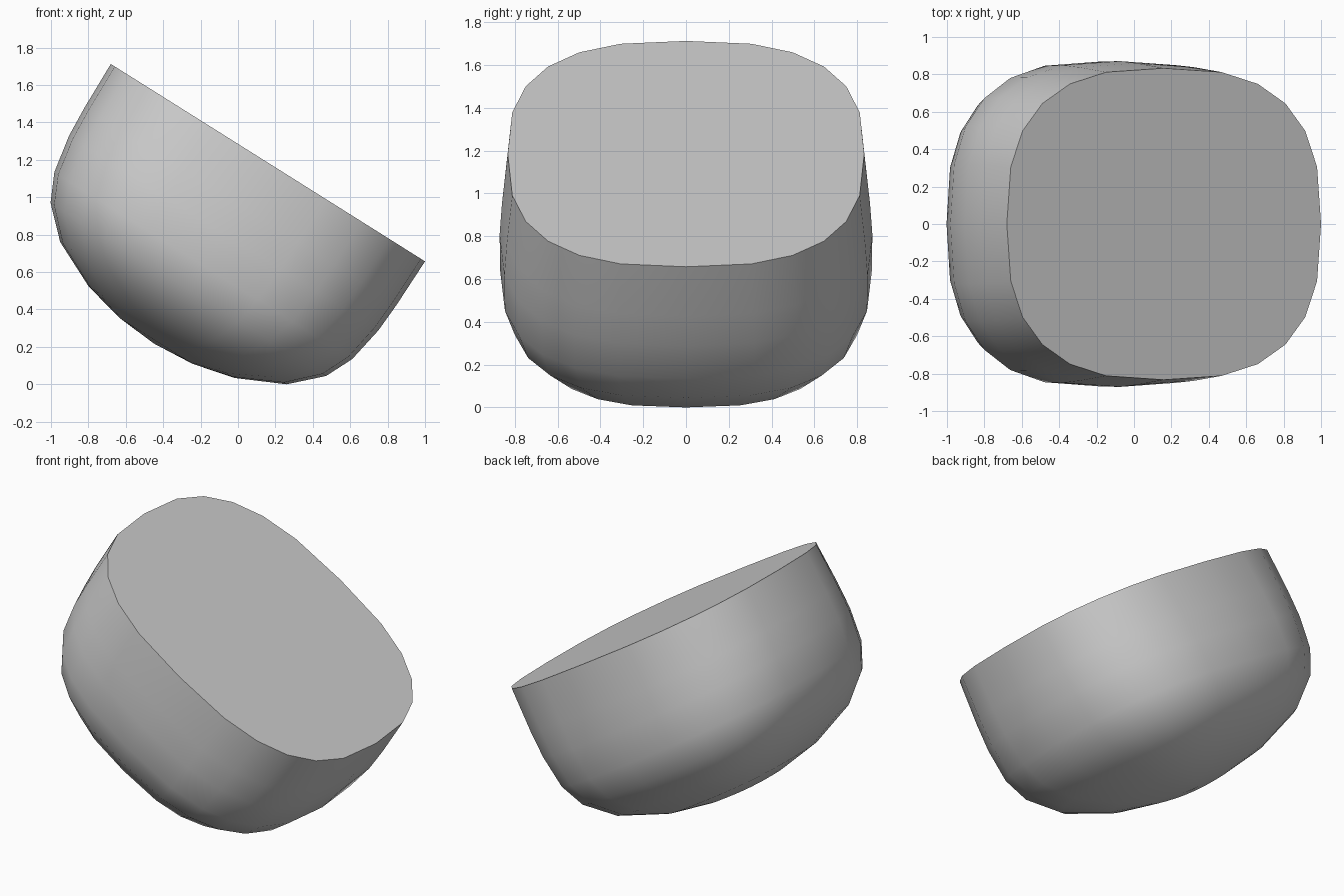
import bpy
import bmesh
import math
from mathutils import Matrix, Vector

default_cube = bpy.data.objects.get("Cube")
if default_cube:
    bpy.data.objects.remove(default_cube, do_unlink=True)

SEGMENTS = 24
ROUNDNESS = 2 / 2.7          # exponent of the rounded-square outline
RIM_CENTRE = Vector((0.16, 0, 1.187))
TILT = math.atan2(0.532, 0.847)

# Half length, half width and depth below the flat face
PROFILE = [
    (0.992, 0.833, 0),
    (0.987, 0.86, 0.275),
    (0.977, 0.871, 0.446),
    (0.94, 0.868, 0.65),
    (0.87, 0.82, 0.8),
    (0.715, 0.69, 0.95),
    (0.46, 0.45, 1.07),
    (0.23, 0.22, 1.125),
]
BOTTOM_DEPTH = 1.143


def make_material(name, value):
    material = bpy.data.materials.new(name)
    colour = (value, value, value, 1)
    material.diffuse_color = colour
    material.use_nodes = True
    shader = next(n for n in material.node_tree.nodes if n.type == "BSDF_PRINCIPLED")
    shader.inputs["Base Color"].default_value = colour
    return material


def rounded(value):
    return math.copysign(abs(value) ** ROUNDNESS, value)


def outline(bm, half_length, half_width, depth):
    """One rounded-square ring of vertices."""
    ring = []
    for i in range(SEGMENTS):
        angle = math.tau * i / SEGMENTS
        x = half_length * rounded(math.cos(angle))
        y = half_width * rounded(math.sin(angle))
        ring.append(bm.verts.new((x, y, -depth)))
    return ring


# Half of a rounded block, closed by a flat cut face
bm = bmesh.new()
rings = [outline(bm, *station) for station in PROFILE]
bm.faces.new(rings[0])
for upper, lower in zip(rings, rings[1:]):
    for i in range(SEGMENTS):
        j = (i + 1) % SEGMENTS
        bm.faces.new((upper[i], lower[i], lower[j], upper[j]))
tip = bm.verts.new((0, 0, -BOTTOM_DEPTH))
for i in range(SEGMENTS):
    bm.faces.new((rings[-1][i], tip, rings[-1][(i + 1) % SEGMENTS]))
bmesh.ops.recalc_face_normals(bm, faces=bm.faces[:])

# Lean the cut face toward +x and rest the body on the ground
bm.transform(Matrix.Translation(RIM_CENTRE) @ Matrix.Rotation(TILT, 4, "Y"))
lowest = min(v.co.z for v in bm.verts)
bmesh.ops.translate(bm, verts=bm.verts[:], vec=(0, 0, -lowest))

mesh = bpy.data.meshes.new("half_rounded_block")
bm.to_mesh(mesh)
bm.free()
body = bpy.data.objects.new("half_rounded_block", mesh)
bpy.context.collection.objects.link(body)
mesh.materials.append(make_material("light grey", 0.6))

# Smooth body with a crisp rim
bpy.ops.object.select_all(action="DESELECT")
body.select_set(True)
bpy.context.view_layer.objects.active = body
bpy.ops.object.shade_smooth_by_angle(angle=math.radians(45))
